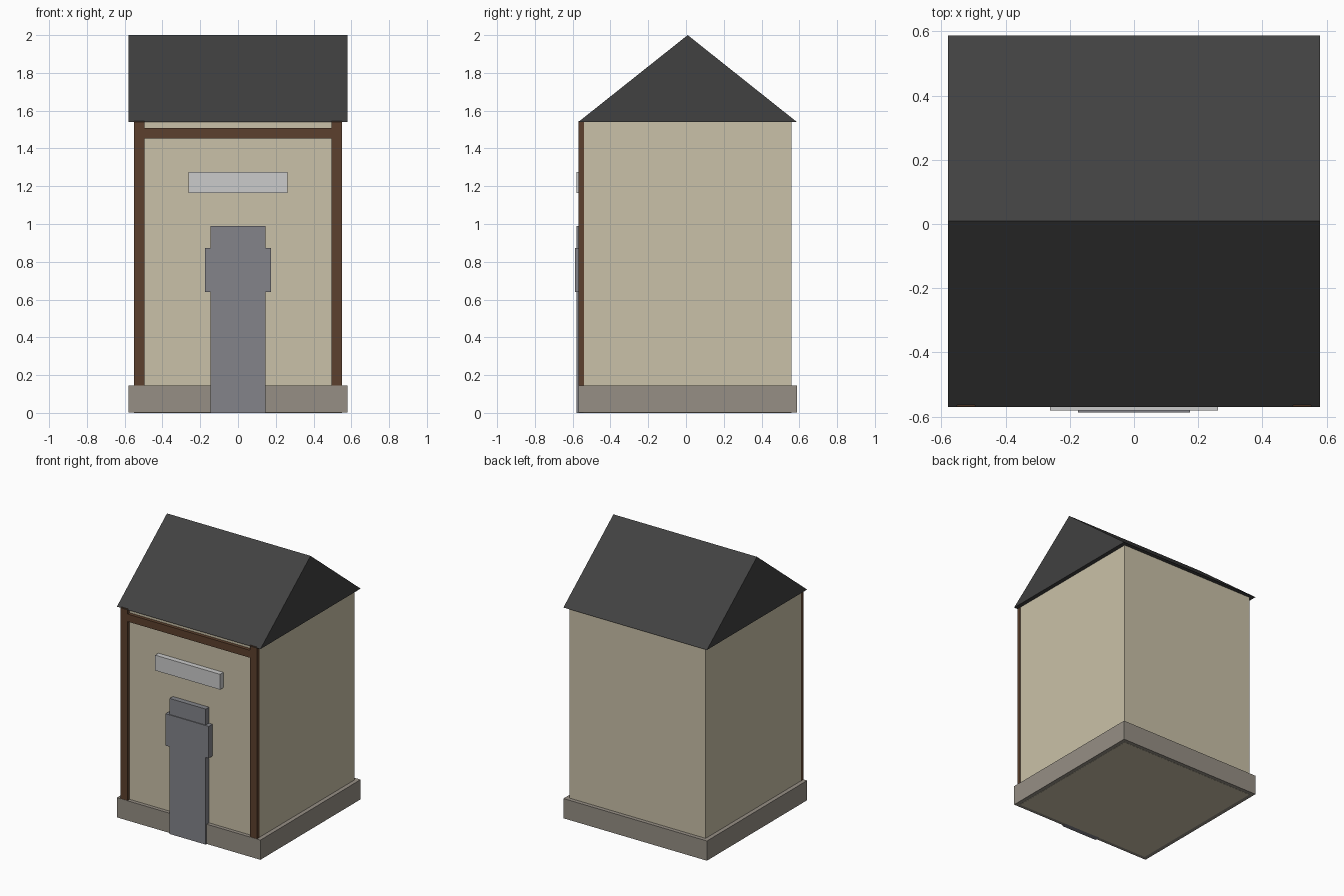
import bpy

if "Cube" in bpy.data.objects:
    bpy.data.objects.remove(bpy.data.objects["Cube"])


def srgb(r, g, b):
    def lin(c):
        c /= 255
        return c / 12.92 if c <= 0.04045 else ((c + 0.055) / 1.055) ** 2.4
    return (lin(r), lin(g), lin(b), 1.0)


def material(name, rgb):
    m = bpy.data.materials.new(name)
    m.diffuse_color = srgb(*rgb)
    m.use_nodes = True
    m.node_tree.nodes["Principled BSDF"].inputs["Base Color"].default_value = m.diffuse_color
    return m


STONE = material("grey stone", (150, 143, 133))
PLASTER = material("cream plaster", (202, 193, 168))
TIMBER = material("brown timber", (92, 64, 45))
SLATE = material("dark slate", (65, 65, 65))
DOOR = material("blue grey door", (131, 132, 138))
SIGN = material("pale sign", (203, 203, 203))


def mesh_object(name, verts, faces, mat):
    me = bpy.data.meshes.new(name)
    me.from_pydata(verts, [], faces)
    me.materials.append(mat)
    ob = bpy.data.objects.new(name, me)
    bpy.context.collection.objects.link(ob)
    return ob


def box(name, x, y, z, mat):
    """Box from (min, max) ranges along each axis."""
    verts = [(a, b, c) for a in x for b in y for c in z]
    faces = [(0, 1, 3, 2), (4, 6, 7, 5), (0, 4, 5, 1),
             (2, 3, 7, 6), (0, 2, 6, 4), (1, 5, 7, 3)]
    return mesh_object(name, verts, faces, mat)


# Plinth and wall block (the block reaches the ground inside the plinth)
box("plinth", (-0.58, 0.58), (-0.57, 0.587), (0.001, 0.145), STONE)
box("walls", (-0.55, 0.55), (-0.543, 0.558), (0, 1.545), PLASTER)

# Timber frame on the front
for side, name in ((-1, "left_post"), (1, "right_post")):
    box(name, sorted((side * 0.495, side * 0.551)), (-0.568, -0.541),
        (0.14, 1.545), TIMBER)
box("front_beam", (-0.495, 0.495), (-0.568, -0.541), (1.453, 1.508), TIMBER)

# Gable roof, ridge running along x
profile = [(-0.57, 1.54), (0.587, 1.54), (0.009, 2.0)]
mesh_object("roof", [(x, y, z) for x in (-0.58, 0.58) for y, z in profile],
            [(0, 2, 1), (3, 4, 5), (0, 1, 4, 3), (1, 2, 5, 4), (2, 0, 3, 5)],
            SLATE)

# Door, its wider panel and the sign board above
box("door", (-0.146, 0.146), (-0.581, -0.54), (0, 0.99), DOOR)
box("door_panel", (-0.174, 0.174), (-0.587, -0.54), (0.64, 0.873), DOOR)
box("sign_board", (-0.262, 0.262), (-0.581, -0.54), (1.163, 1.275), SIGN)
